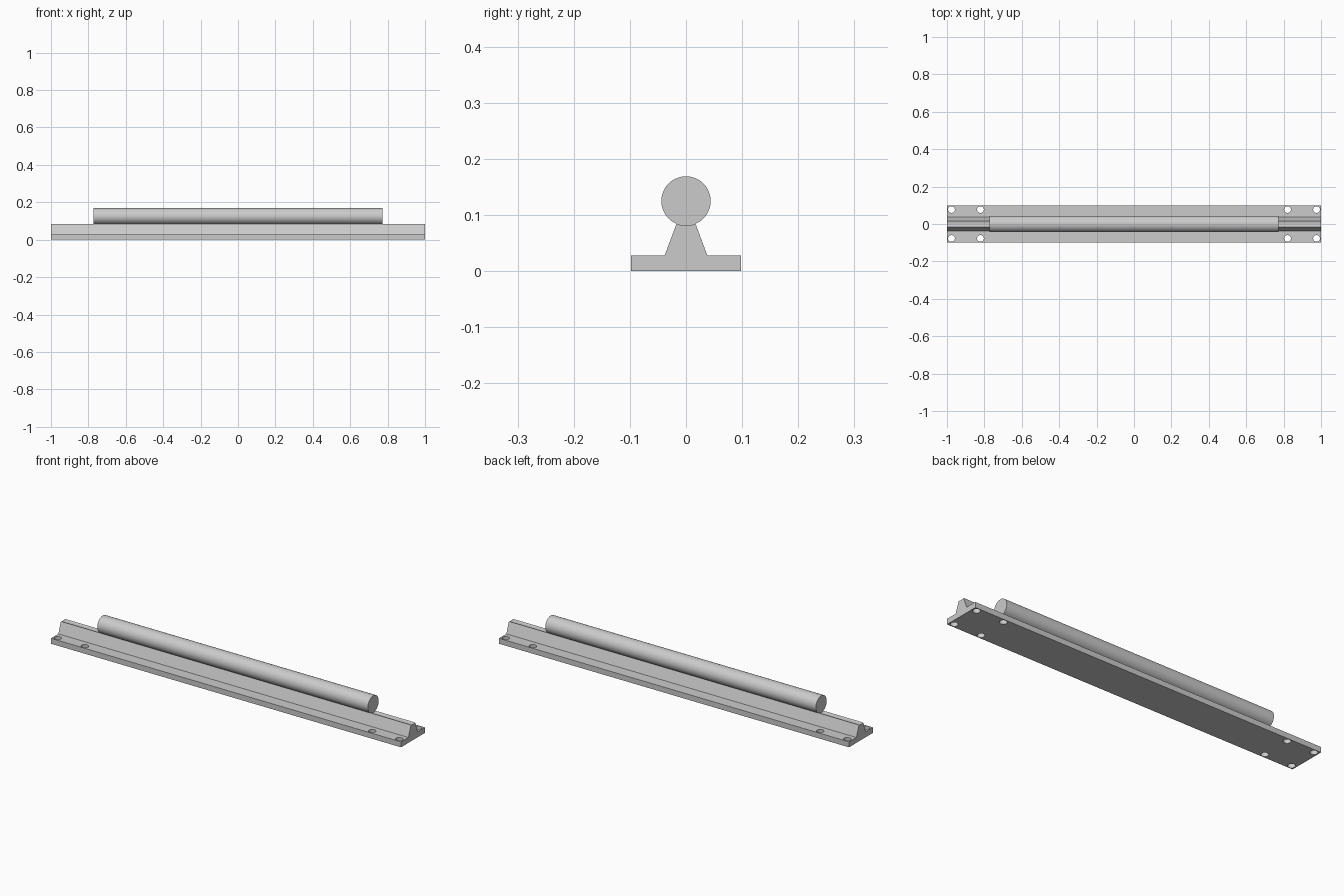
import bpy, bmesh, math
from mathutils import Matrix

if "Cube" in bpy.data.objects:
    bpy.data.objects.remove(bpy.data.objects["Cube"])

SHAFT_R, SHAFT_Z, SHAFT_LEN = 0.044, 0.125, 1.546
BASE_W, BASE_H = 0.098, 0.028
FOOT_W, NECK_W = 0.038, 0.017

steel = bpy.data.materials.new("light_grey_steel")
steel.use_nodes = True
steel.diffuse_color = (0.6, 0.6, 0.6, 1)
steel.node_tree.nodes["Principled BSDF"].inputs["Base Color"].default_value = (0.6, 0.6, 0.6, 1)


def make_object(name, bm):
    bmesh.ops.recalc_face_normals(bm, faces=bm.faces)
    mesh = bpy.data.meshes.new(name)
    bm.to_mesh(mesh)
    bm.free()
    mesh.materials.append(steel)
    obj = bpy.data.objects.new(name, mesh)
    bpy.context.collection.objects.link(obj)
    return obj


def activate(obj):
    bpy.ops.object.select_all(action='DESELECT')
    obj.select_set(True)
    bpy.context.view_layer.objects.active = obj


def add_cylinder(bm, radius, depth, sides, matrix):
    bmesh.ops.create_cone(bm, cap_ends=True, segments=sides, radius1=radius,
                          radius2=radius, depth=depth, matrix=matrix)


# Support rail: flanged profile with a curved cradle on top, extruded along x
half = [(BASE_W, 0), (BASE_W, BASE_H), (FOOT_W, BASE_H)]
reach = math.asin(NECK_W / SHAFT_R)
cradle = [(SHAFT_R * math.sin(a), SHAFT_Z - SHAFT_R * math.cos(a))
          for a in (reach * (1 - i / 4) for i in range(9))]
profile = half + cradle + [(-y, z) for y, z in reversed(half)]
bm = bmesh.new()
end = bm.faces.new([bm.verts.new((-1, y, z)) for y, z in profile])
grown = bmesh.ops.extrude_face_region(bm, geom=[end])
bmesh.ops.translate(bm, vec=(2, 0, 0),
                    verts=[v for v in grown["geom"] if isinstance(v, bmesh.types.BMVert)])
rail = make_object("support_rail", bm)

# Mounting holes: two pairs drilled through the flanges at each end
bm = bmesh.new()
for x in (-0.976, -0.821, 0.821, 0.976):
    for y in (-0.077, 0.077):
        add_cylinder(bm, 0.018, 0.1, 32, Matrix.Translation((x, y, BASE_H / 2)))
cutter = make_object("hole_cutter", bm)
cutter.hide_render = True
drill = rail.modifiers.new("mounting_holes", 'BOOLEAN')
drill.operation = 'DIFFERENCE'
drill.solver = 'EXACT'
drill.object = cutter
activate(rail)
bpy.ops.object.modifier_apply(modifier=drill.name)
bpy.data.objects.remove(cutter)

# Round shaft resting in the cradle
bm = bmesh.new()
add_cylinder(bm, SHAFT_R, SHAFT_LEN, 64,
             Matrix.Translation((0, 0, SHAFT_Z)) @ Matrix.Rotation(math.pi / 2, 4, 'Y'))
shaft = make_object("round_shaft", bm)

for obj in (rail, shaft):
    activate(obj)
    bpy.ops.object.shade_smooth_by_angle(angle=math.radians(30))
